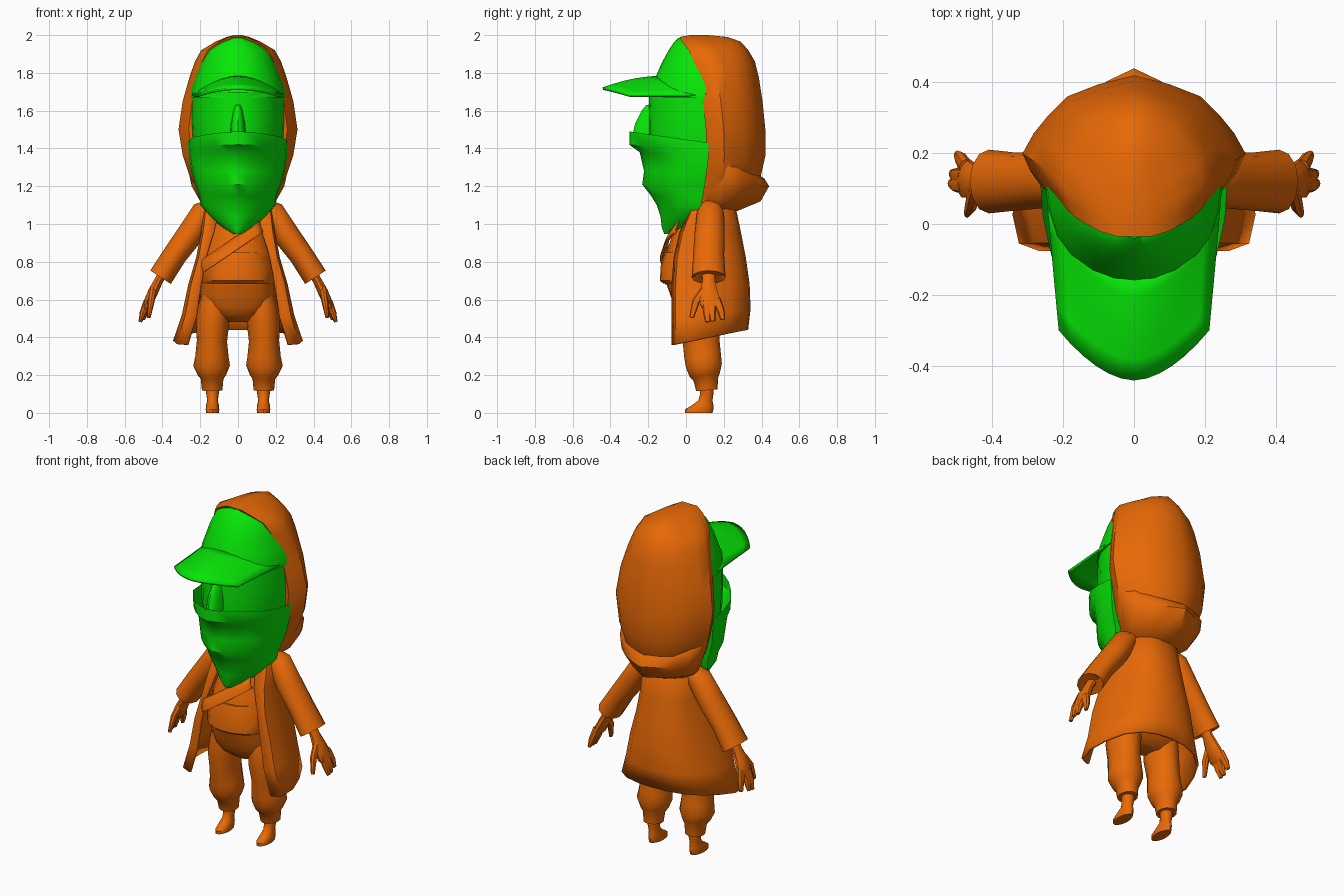
import bpy, bmesh, math
from mathutils import Vector

def material(name, rgb):
    m = bpy.data.materials.new(name)
    m.diffuse_color = (*rgb, 1)
    return m

ORANGE = material("orange cloth", (0.8, 0.14, 0.002))
GREEN = material("green cloth", (0.002, 0.8, 0.002))

def finish(name, bm, mat, angle=40, thick=0, mirror=False):
    bmesh.ops.recalc_face_normals(bm, faces=bm.faces)
    me = bpy.data.meshes.new(name)
    bm.to_mesh(me)
    bm.free()
    me.materials.append(mat)
    ob = bpy.data.objects.new(name, me)
    bpy.context.collection.objects.link(ob)
    bpy.ops.object.select_all(action='DESELECT')
    ob.select_set(True)
    bpy.context.view_layer.objects.active = ob
    bpy.ops.object.shade_smooth_by_angle(angle=math.radians(angle))
    if thick:
        s = ob.modifiers.new("thickness", 'SOLIDIFY')
        s.thickness = thick
        s.offset = 0
    if mirror:
        m = ob.modifiers.new("mirror", 'MIRROR')
        m.use_bisect_axis[0] = False
    return ob

def skin(bm, rows, closed=True, first_cap=True):
    vs = [[bm.verts.new(p) for p in r] for r in rows]
    n = len(vs[0])
    for a, b in zip(vs, vs[1:]):
        for i in range(n if closed else n - 1):
            j = (i + 1) % n
            bm.faces.new((a[i], a[j], b[j], b[i]))
    if closed:
        if first_cap:
            bm.faces.new(vs[0])
        bm.faces.new(vs[-1])

def loft(name, half, rings, mat, cx=0, closed=True, first_cap=True, **kw):
    """half: (x fraction, depth fraction); ring: z, half width, front y, back y, front lift[, first x]"""
    rows = []
    for z, w, f, b, lift, *first in rings:
        side = []
        for i, (x, t) in enumerate(half):
            px = first[0] if first and i == 0 else x * w
            side.append((px, f + (b - f) * t, z + lift * (1 - t)))
        left = [(-x, y, zz) for x, y, zz in reversed(side) if x > 1e-6]
        rows.append([(cx + x, y, zz) for x, y, zz in side + left])
    bm = bmesh.new()
    skin(bm, rows, closed, first_cap)
    return finish(name, bm, mat, **kw)

def tube(name, path, mat, n=10, **kw):
    """path: x, y, z, thickness radius, depth radius"""
    pts = [Vector(p[:3]) for p in path]
    rows = []
    for i, p in enumerate(path):
        t = (pts[min(i + 1, len(pts) - 1)] - pts[max(i - 1, 0)]).normalized()
        a = t.cross(Vector((0, 1, 0))).normalized()
        b = t.cross(a)
        ang = [2 * math.pi * k / n for k in range(n)]
        rows.append([pts[i] + a * p[3] * math.cos(q) + b * p[4] * math.sin(q) for q in ang])
    bm = bmesh.new()
    skin(bm, rows)
    return finish(name, bm, mat, mirror=True, **kw)

OVAL = [(math.sin(math.pi * k / 8), 0.5 - 0.5 * math.cos(math.pi * k / 8)) for k in range(9)]
BOXY = [(0, 0), (.3, .02), (.6, .1), (.84, .25), (.95, .48), (1, .72), (.98, .9), (.7, 1)]
HEAD = [(0, 0), (.25, .03), (.5, .13), (.72, .3), (.88, .5), (.97, .75), (1, .95), (.7, 1)]
POINTED = [(0, 0), (.22, .05), (.45, .16), (.68, .32), (.88, .5), (.97, .75), (1, 1)]
HOOD = [(.83, 0), (.93, .14), (1, .3), (.9, .48), (.77, .64), (.6, .81), (.32, .92), (0, 1)]
FOLD = [(.8, 0), (.95, .18), (1, .35), (.88, .56), (.6, .76), (.3, .89), (0, 1)]
COAT = [(.8, 0), (.95, .05), (1, .25), (.92, .5), (.77, .75), (.54, .91), (.28, .98), (0, 1)]

# Hood around the back of the head, with its drooping fold
loft("hood", HOOD, [
    (1.08, .15, .06, .26, 0), (1.16, .2, .085, .35, 0), (1.25, .255, .1, .395, 0),
    (1.36, .292, .11, .42, 0), (1.5, .315, .105, .42, 0), (1.65, .293, .09, .405, 0),
    (1.78, .256, .065, .385, 0), (1.86, .228, .04, .365, 0), (1.92, .195, .015, .33, 0),
    (1.965, .12, -.02, .29, 0), (1.99, .06, -.035, .22, 0), (2.0, .02, .02, .12, 0)], ORANGE)
loft("hood_fold", FOLD, [
    (1.06, .12, .1, .25, 0), (1.12, .2, .1, .395, 0), (1.2, .245, .12, .44, 0),
    (1.24, .265, .13, .415, .08), (1.27, .25, .13, .37, .12)], ORANGE)

# Head with cap crown, brim, nose and face covering
loft("face", HEAD, [
    (1.2, .2, -.17, .15, 0), (1.42, .24, -.2, .15, 0), (1.55, .247, -.2, .15, 0),
    (1.7, .245, -.195, .15, 0)], GREEN)
loft("cap_crown", HEAD, [
    (1.67, .25, -.195, .12, 0), (1.72, .245, -.18, .12, 0), (1.78, .225, -.16, .12, 0),
    (1.85, .198, -.13, .1, 0), (1.92, .162, -.092, .08, 0), (1.96, .108, -.065, .06, 0),
    (1.985, .05, -.04, .04, 0)], GREEN)

bm = bmesh.new()
rows = []
for i in range(13):
    u = -1 + i / 6
    a = abs(u)
    back = -.15 + .2 * a ** 1.5
    front = -.44 + .14 * a ** 1.8
    row = []
    for k in range(6):
        v = k / 5
        z = (1.778 - .1 * u * u) * (1 - v) + (1.716 - .036 * u * u) * v + .012 * math.sin(math.pi * v) * (1 - a)
        row.append((u * (.24 - .03 * v), back + (front - back) * v, z))
    rows.append(row)
skin(bm, rows, closed=False)
finish("cap_brim", bm, GREEN, thick=.014)

loft("nose", OVAL, [
    (1.46, .042, -.285, -.12, 0), (1.53, .037, -.27, -.12, 0), (1.6, .025, -.235, -.12, 0),
    (1.63, .015, -.21, -.14, 0)], GREEN)
loft("face_covering", POINTED, [
    (1.43, .265, -.3, .12, .06), (1.39, .262, -.3, .12, .03), (1.36, .26, -.245, .12, .02),
    (1.28, .248, -.222, .11, 0), (1.21, .228, -.232, .1, 0), (1.15, .205, -.185, .09, 0),
    (1.1, .198, -.155, .08, 0), (1.04, .15, -.135, .05, 0), (.98, .08, -.128, -.01, 0),
    (.948, .025, -.115, -.06, 0)], GREEN, first_cap=False)

# Open coat: last number is where the front opening starts
loft("coat", COAT, [
    (1.12, .12, .05, .22, 0, .06), (1.07, .175, .02, .26, 0, .1), (.95, .19, -.03, .285, 0, .13),
    (.82, .215, -.06, .31, 0, .17), (.68, .256, -.07, .33, 0, .195), (.55, .29, -.07, .335, -.04, .22),
    (.44, .337, -.07, .322, -.08, .265)], ORANGE, closed=False, thick=.014)

# Shirt, wide sash and collar wrap
loft("shirt", OVAL, [
    (.68, .185, -.11, .22, 0), (.78, .19, -.115, .23, 0), (.86, .18, -.1, .23, 0),
    (.95, .15, -.07, .22, 0), (1.08, .08, -.02, .2, 0)], ORANGE)
loft("sash", BOXY, [
    (.685, .196, -.12, .22, 0), (.7, .203, -.138, .22, 0), (.78, .196, -.134, .22, 0),
    (.85, .17, -.112, .22, 0)], ORANGE)

def chest(x, z, out):
    """Point on the chest, lifted outward"""
    w = .215 - .25 * max(0, z - .8)
    front = -.137 + .38 * max(0, z - .8) - out
    return (x, .05 + (front - .05) * max(0, 1 - abs(x / w) ** 2.5) ** .42, z)

bm = bmesh.new()
rows = []
for i in range(13):
    s = i / 12
    x, z = -.2 + .33 * s, .735 + .225 * s
    rows.append([chest(x, z, 0), chest(x, z, .012), chest(x - .01, z + .025, .012), chest(x - .02, z + .055, 0)])
skin(bm, rows, closed=False)
finish("collar_wrap", bm, ORANGE, thick=.008)

# Sleeves and hands
tube("sleeve", [
    (.12, .13, 1.1, .04, .05), (.18, .13, 1.06, .068, .072), (.25, .125, .95, .07, .08),
    (.335, .12, .835, .064, .082), (.41, .12, .718, .065, .09), (.4, .12, .735, .045, .07)], ORANGE, n=12)
tube("palm", [
    (.385, .12, .76, .026, .04), (.42, .12, .7, .023, .034), (.45, .12, .64, .027, .05),
    (.477, .13, .58, .025, .058), (.492, .135, .555, .012, .045)], ORANGE)
for name, a, m, b in [
        ("thumb", (.45, .1, .65), (.46, .053, .59), (.472, .03, .505)),
        ("first_finger", (.48, .11, .59), (.503, .11, .53), (.518, .115, .482)),
        ("middle_finger", (.48, .135, .59), (.503, .138, .53), (.515, .142, .485)),
        ("last_finger", (.475, .16, .6), (.49, .185, .54), (.5, .195, .495))]:
    tube(name, [(*a, .02, .025), (*m, .018, .02), (*b, .009, .013)], ORANGE, n=8)

# Baggy trousers, ankles and feet
loft("trouser_hips", BOXY, [
    (.48, .07, .02, .14, 0), (.52, .15, -.035, .17, 0), (.56, .19, -.058, .19, 0),
    (.62, .2, -.082, .205, 0), (.7, .193, -.11, .21, 0)], ORANGE)
tube("trouser_leg", [
    (.11, .075, .64, .075, .1), (.125, .073, .56, .084, .108), (.134, .07, .48, .088, .108),
    (.138, .08, .38, .08, .1), (.138, .088, .3, .088, .1), (.14, .095, .25, .097, .098),
    (.137, .1, .2, .075, .082), (.137, .105, .18, .06, .068), (.137, .11, .12, .054, .058)], ORANGE, n=14)
loft("foot", OVAL, [
    (0, .034, -.005, .14, 0), (.018, .036, -.005, .145, 0), (.04, .034, .03, .145, 0),
    (.065, .028, .065, .14, 0), (.1, .033, .075, .145, 0), (.14, .036, .075, .145, 0)],
    ORANGE, cx=.135, mirror=True)
